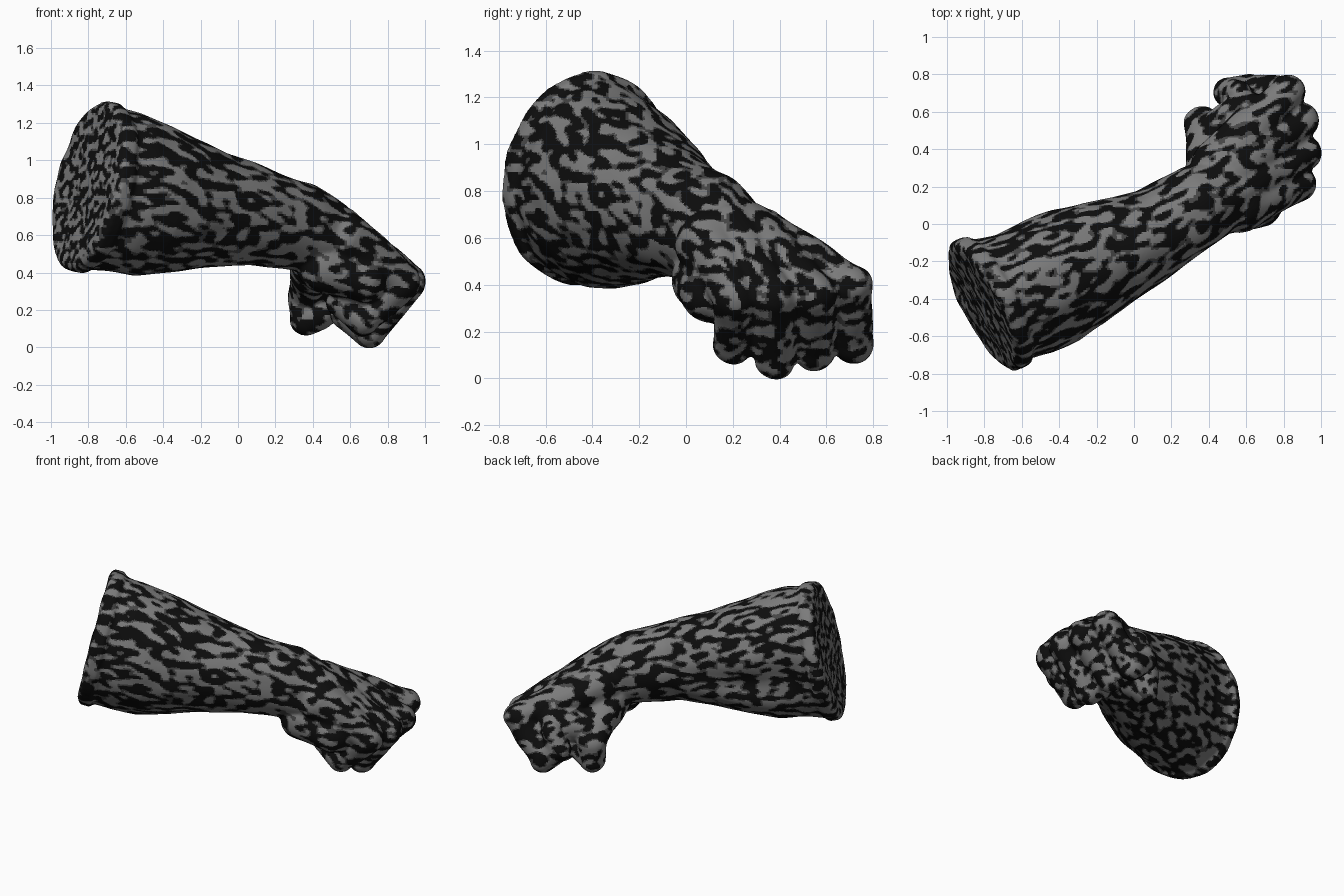
import bpy, bmesh, math
from mathutils import Vector, noise

if "Cube" in bpy.data.objects:
    bpy.data.objects.remove(bpy.data.objects["Cube"])

# Arm frame: D along the arm, H sideways, U up across the arm
D = Vector((0.865, 0.45, -0.22)).normalized()
H = Vector((-0.46, 0.888, 0)).normalized()
U = D.cross(H).normalized()
bm = bmesh.new()


def loft(sections, n=64):
    """Closed tube of ellipses: (centre, half width, half height, side groove)."""
    rings = []
    for c, w, h, g in sections:
        ring = []
        for i in range(n):
            a = 2 * math.pi * i / n - math.pi
            k = 1 - g * math.exp(-((a + 0.15) / 0.28) ** 2)
            ring.append(bm.verts.new(Vector(c) + H * w * k * math.cos(a) + U * h * math.sin(a)))
        rings.append(ring)
    for a, b in zip(rings, rings[1:]):
        for i in range(n):
            j = (i + 1) % n
            bm.faces.new((a[i], a[j], b[j], b[i]))
    bm.faces.new(rings[0][::-1])
    bm.faces.new(rings[-1])


def limb(points):
    """Chain of tapered capsules (stretched spheres) through (x, y, z, radius) points."""
    for p, q in zip(points, points[1:]):
        a, b = Vector(p[:3]), Vector(q[:3])
        turn = (b - a).to_track_quat("Z", "Y")
        ball = bmesh.ops.create_uvsphere(bm, u_segments=20, v_segments=10, radius=1)
        for v in ball["verts"]:
            end, r = (b, q[3]) if v.co.z > 0.01 else (a, p[3])
            v.co = end + (turn @ v.co) * r


# Forearm with a rolled rim at the open end
cap = Vector((-0.815, -0.45, 0.868))
loft([(cap, 0.345, 0.43, 0),
      (cap + D * 0.02, 0.383, 0.462, 0),
      (cap + D * 0.085, 0.385, 0.465, 0),
      (cap + D * 0.11, 0.36, 0.44, 0.06),
      ((-0.61, -0.37, 0.825), 0.362, 0.435, 0.13),
      ((-0.46, -0.30, 0.785), 0.363, 0.415, 0.18),
      ((-0.30, -0.22, 0.757), 0.34, 0.365, 0.18),
      ((-0.15, -0.15, 0.735), 0.305, 0.32, 0.12),
      ((0.12, -0.045, 0.695), 0.24, 0.262, 0),
      ((0.35, 0.10, 0.64), 0.222, 0.238, 0),
      ((0.52, 0.19, 0.575), 0.20, 0.19, 0)])

# Back of hand and curled fingers: wrist, knuckle, middle joint
fingers = [((0.57, 0.10, 0.58), (0.88, 0.215, 0.35), (0.67, 0.205, 0.15)),
           ((0.53, 0.18, 0.61), (0.915, 0.38, 0.35), (0.70, 0.38, 0.085)),
           ((0.49, 0.25, 0.61), (0.895, 0.55, 0.365), (0.67, 0.55, 0.115)),
           ((0.45, 0.31, 0.58), (0.82, 0.705, 0.395), (0.62, 0.715, 0.155))]
for w, k, p in fingers:
    limb([(*w, 0.15), (*k, 0.096)])
    limb([(*k, 0.096), (*p, 0.089), (p[0] - 0.12, p[1] - 0.01, p[2] + 0.09, 0.08),
          (p[0] - 0.06, p[1] - 0.01, p[2] + 0.2, 0.075)])

# Palm, heel of the hand, thumb and the web beside it
limb([(0.53, 0.28, 0.46, 0.16), (0.70, 0.46, 0.36, 0.14)])
limb([(0.45, 0.075, 0.43, 0.14), (0.66, 0.12, 0.37, 0.14)])
limb([(0.42, 0.26, 0.47, 0.15), (0.385, 0.42, 0.36, 0.11), (0.365, 0.54, 0.27, 0.095),
      (0.36, 0.53, 0.14, 0.087), (0.43, 0.51, 0.17, 0.085)])
limb([(0.41, 0.48, 0.34, 0.105), (0.60, 0.60, 0.38, 0.12)])

mesh = bpy.data.meshes.new("forearm_and_fist")
bmesh.ops.recalc_face_normals(bm, faces=bm.faces[:])
bm.to_mesh(mesh)
bm.free()
arm = bpy.data.objects.new("forearm_and_fist", mesh)
bpy.context.collection.objects.link(arm)
bpy.context.view_layer.objects.active = arm
arm.select_set(True)

# Fuse all volumes into one skin and soften it
m = arm.modifiers.new("fuse", "REMESH")
m.mode = "VOXEL"
m.voxel_size = 0.012
s = arm.modifiers.new("soften", "SMOOTH")
s.factor = 0.5
s.iterations = 5
for name in ("fuse", "soften"):
    bpy.ops.object.modifier_apply(modifier=name)

# Gentle muscle unevenness
moved = []
for v in arm.data.vertices:
    p = v.co
    moved.append(p + v.normal * 0.012 * noise.noise(Vector((p.dot(D) * 4, p.dot(H) * 8, p.dot(U) * 8))))
arm.data.vertices.foreach_set("co", [c for p in moved for c in p])
arm.data.update()

# Mottled skin: light grey streaks on near black
for name, c in (("dark", 0.004), ("mid", 0.06), ("light", 0.2)):
    mat = bpy.data.materials.new("skin_" + name)
    mat.diffuse_color = (c, c, c, 1)
    mat.use_nodes = True
    mat.node_tree.nodes["Principled BSDF"].inputs["Base Color"].default_value = mat.diffuse_color
    arm.data.materials.append(mat)
tones = []
for f in arm.data.polygons:
    p = f.center
    n = noise.noise(Vector((p.dot(D) * 11, p.dot(H) * 24, p.dot(U) * 24)))
    tones.append(0 if n < -0.04 else 1 if n < 0.1 else 2)
arm.data.polygons.foreach_set("material_index", tones)
arm.data.update()
bpy.ops.object.shade_smooth()
